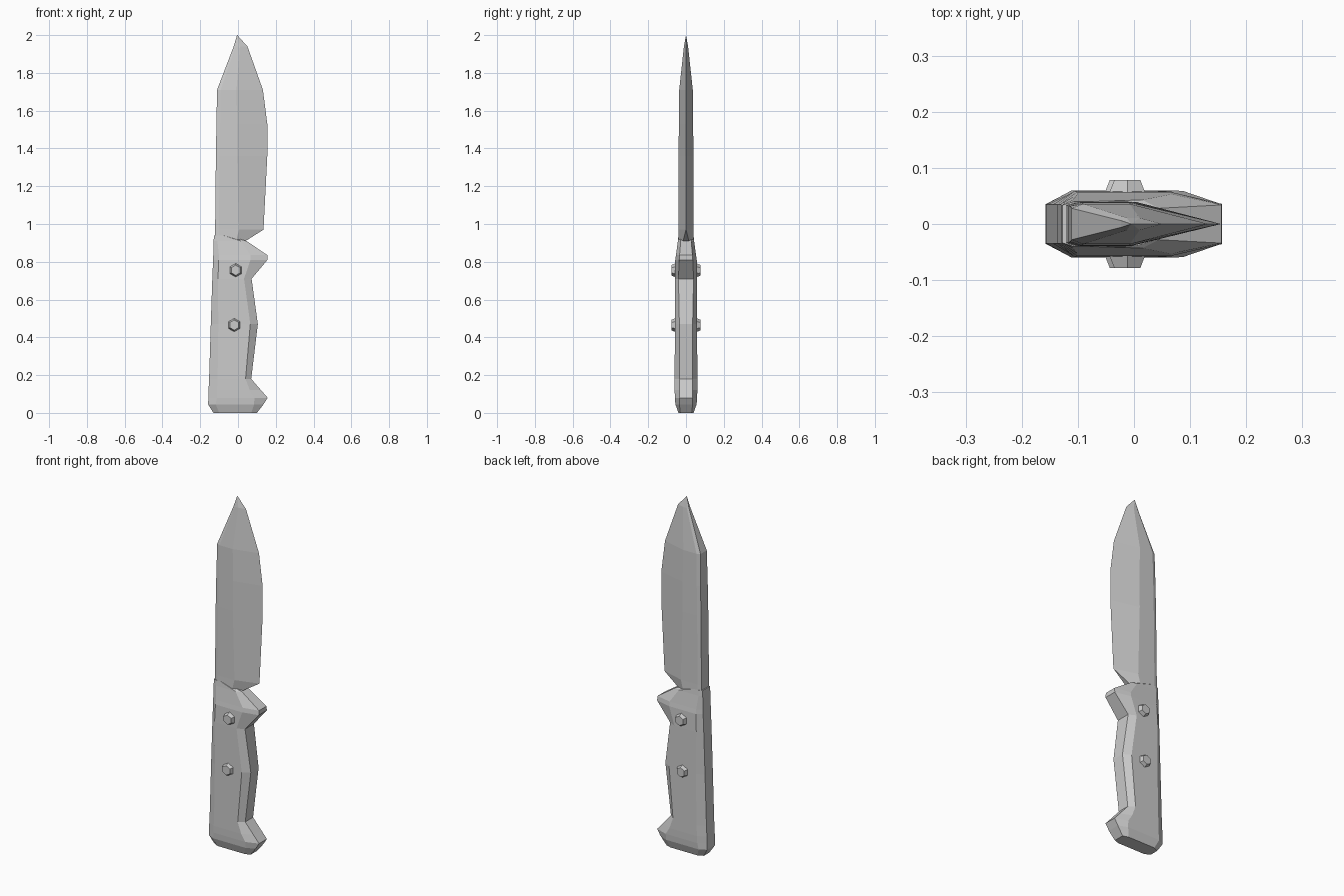
import bpy, bmesh, math
from mathutils import Matrix


def finish(bm, name):
    bmesh.ops.remove_doubles(bm, verts=bm.verts, dist=0.0005)
    bmesh.ops.recalc_face_normals(bm, faces=bm.faces)
    mesh = bpy.data.meshes.new(name)
    bm.to_mesh(mesh)
    bm.free()
    obj = bpy.data.objects.new(name, mesh)
    bpy.context.collection.objects.link(obj)
    return obj


def loft(name, rows):
    """Row: z, back x, front x, half thickness, back edge half width,
    front edge half width, back chamfer, front chamfer."""
    bm = bmesh.new()
    rings = []
    for z, xl, xr, t, el, er, cl, cr in rows:
        half = [(xl, el), (xl + cl, t), (xr - cr, t), (xr, er)]
        pts = half + [(x, -y) for x, y in reversed(half)]
        rings.append([bm.verts.new((x, y, z)) for x, y in pts])
    for a, b in zip(rings, rings[1:]):
        for i in range(8):
            j = (i + 1) % 8
            bm.faces.new((a[i], a[j], b[j], b[i]))
    bm.faces.new(rings[0])
    bm.faces.new(rings[-1])
    return finish(bm, name)


# Blade: flat spine, sides thinning to a sharp edge, pointed tip
loft("blade", [
    (0.80, -0.122, 0.040, 0.040, 0.034, 0.015, 0.02, 0.05),
    (0.91, -0.122, 0.040, 0.040, 0.034, 0.015, 0.02, 0.05),
    (0.97, -0.121, 0.135, 0.039, 0.034, 0.0, 0.02, 0.13),
    (1.36, -0.117, 0.155, 0.039, 0.033, 0.0, 0.02, 0.16),
    (1.53, -0.114, 0.155, 0.038, 0.032, 0.0, 0.02, 0.16),
    (1.71, -0.111, 0.132, 0.036, 0.028, 0.0, 0.02, 0.14),
    (1.94, -0.023, 0.050, 0.011, 0.006, 0.0, 0.01, 0.04),
    (2.00, -0.005, -0.004, 0.0, 0.0, 0.0, 0.0, 0.0),
])

# Handle: chamfered grip with a flared butt and a finger guard
loft("handle", [
    (0.00, -0.130, 0.100, 0.040, 0.025, 0.030, 0.03, 0.03),
    (0.045, -0.158, 0.135, 0.056, 0.035, 0.035, 0.04, 0.05),
    (0.08, -0.157, 0.157, 0.059, 0.035, 0.035, 0.045, 0.07),
    (0.12, -0.156, 0.122, 0.060, 0.035, 0.035, 0.045, 0.06),
    (0.18, -0.153, 0.070, 0.060, 0.035, 0.035, 0.045, 0.03),
    (0.47, -0.144, 0.105, 0.059, 0.035, 0.035, 0.04, 0.04),
    (0.71, -0.136, 0.072, 0.059, 0.035, 0.040, 0.03, 0.04),
    (0.81, -0.132, 0.156, 0.057, 0.035, 0.036, 0.03, 0.09),
    (0.835, -0.131, 0.156, 0.053, 0.035, 0.034, 0.03, 0.09),
    (0.91, -0.129, 0.045, 0.043, 0.034, 0.028, 0.02, 0.03),
    (0.94, -0.127, -0.06, 0.040, 0.034, 0.036, 0.02, 0.02),
])

# Rivets: six-sided studs on both faces
for label, x, z in (("upper", -0.012, 0.755), ("lower", -0.020, 0.465)):
    for side, s in (("front", -1), ("back", 1)):
        bm = bmesh.new()
        bmesh.ops.create_cone(
            bm, cap_ends=True, segments=6, radius1=0.045, radius2=0.027,
            depth=0.04,
            matrix=Matrix.Translation((x, s * 0.058, z))
            @ Matrix.Rotation(-s * math.pi / 2, 4, 'X'))
        finish(bm, f"{label}_{side}_rivet")
